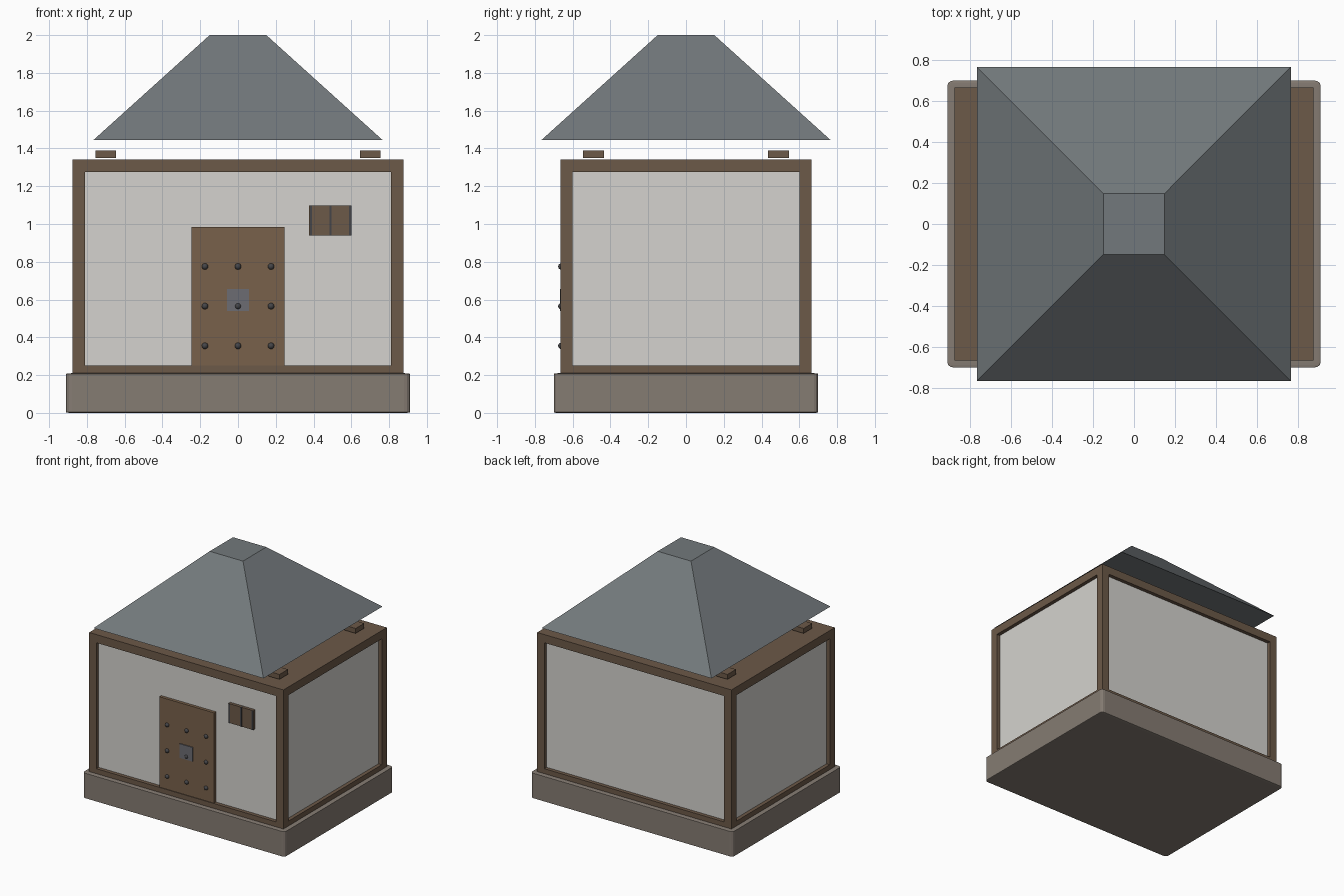
import bpy, math

if "Cube" in bpy.data.objects:
    bpy.data.objects.remove(bpy.data.objects["Cube"])


def material(name, r, g, b):
    m = bpy.data.materials.new(name)
    m.diffuse_color = (r, g, b, 1)
    m.use_nodes = True
    m.node_tree.nodes["Principled BSDF"].inputs["Base Color"].default_value = m.diffuse_color
    return m


TIMBER = material("timber", 0.15, 0.10, 0.065)
PLASTER = material("plaster", 0.66, 0.65, 0.62)
DOOR = material("door_wood", 0.19, 0.12, 0.07)
SLATE = material("slate", 0.17, 0.19, 0.20)
STONE = material("stone", 0.235, 0.20, 0.17)
IRON = material("iron", 0.06, 0.06, 0.065)
STEEL = material("steel", 0.15, 0.15, 0.17)


def finish(name, mat):
    ob = bpy.context.object
    ob.name = name
    ob.data.materials.append(mat)
    return ob


def box(name, x, y, z, mat):
    """Box from (min, max) ranges on each axis."""
    ranges = (x, y, z)
    bpy.ops.mesh.primitive_cube_add(size=1, location=[(a + b) / 2 for a, b in ranges])
    ob = finish(name, mat)
    ob.scale = [b - a for a, b in ranges]
    return ob


# Stone plinth; the bevel scales with the box, so it is widest at the corners in plan
plinth = box("plinth", (-0.91, 0.91), (-0.70, 0.70), (0, 0.21), STONE)
bevel = plinth.modifiers.new("bevel", 'BEVEL')
bevel.width = 0.0165
bevel.segments = 3

# Plaster walls set back inside the timber frame
W, D, POST = 0.875, 0.665, 0.065
box("walls", (-0.845, 0.845), (-0.635, 0.635), (0.22, 1.30), PLASTER)
box("sill_frame", (-W, W), (-D, D), (0.205, 0.25), TIMBER)
box("ceiling_frame", (-W, W), (-D, D), (1.275, 1.342), TIMBER)

# Corner posts and the roof support blocks
for sx in (-1, 1):
    for sy in (-1, 1):
        label = ("left" if sx < 0 else "right") + ("_front" if sy < 0 else "_back")
        box("post_" + label, sorted((sx * W, sx * (W - POST))),
            sorted((sy * D, sy * (D - POST))), (0.25, 1.275), TIMBER)
        box("roof_block_" + label, sorted((sx * 0.645, sx * 0.755)),
            sorted((sy * 0.435, sy * 0.545)), (1.35, 1.39), TIMBER)

# Hipped roof with a flat top
bpy.ops.mesh.primitive_cone_add(vertices=4, radius1=0.765 * math.sqrt(2),
                                radius2=0.15 * math.sqrt(2), depth=0.555,
                                location=(0, 0, 1.7225),
                                rotation=(0, 0, math.pi / 4))
finish("roof", SLATE)

# Door with lock plate and rows of studs
box("door", (-0.247, 0.247), (-0.66, -0.63), (0.25, 0.985), DOOR)
box("lock_plate", (-0.058, 0.058), (-0.667, -0.65), (0.54, 0.655), STEEL)
for x in (-0.175, 0, 0.175):
    for z in (0.355, 0.565, 0.775):
        bpy.ops.mesh.primitive_uv_sphere_add(segments=12, ring_count=8, radius=0.017,
                                             location=(x, -0.66, z))
        finish("door_stud", IRON)
        bpy.ops.object.shade_smooth()

# Window shutters with dark upright bars
box("shutter_left", (0.375, 0.485), (-0.66, -0.63), (0.94, 1.097), TIMBER)
box("shutter_right", (0.495, 0.60), (-0.66, -0.63), (0.94, 1.097), TIMBER)
for x in (0.386, 0.49, 0.594):
    box("shutter_bar", (x - 0.006, x + 0.006), (-0.664, -0.63), (0.94, 1.097), IRON)
